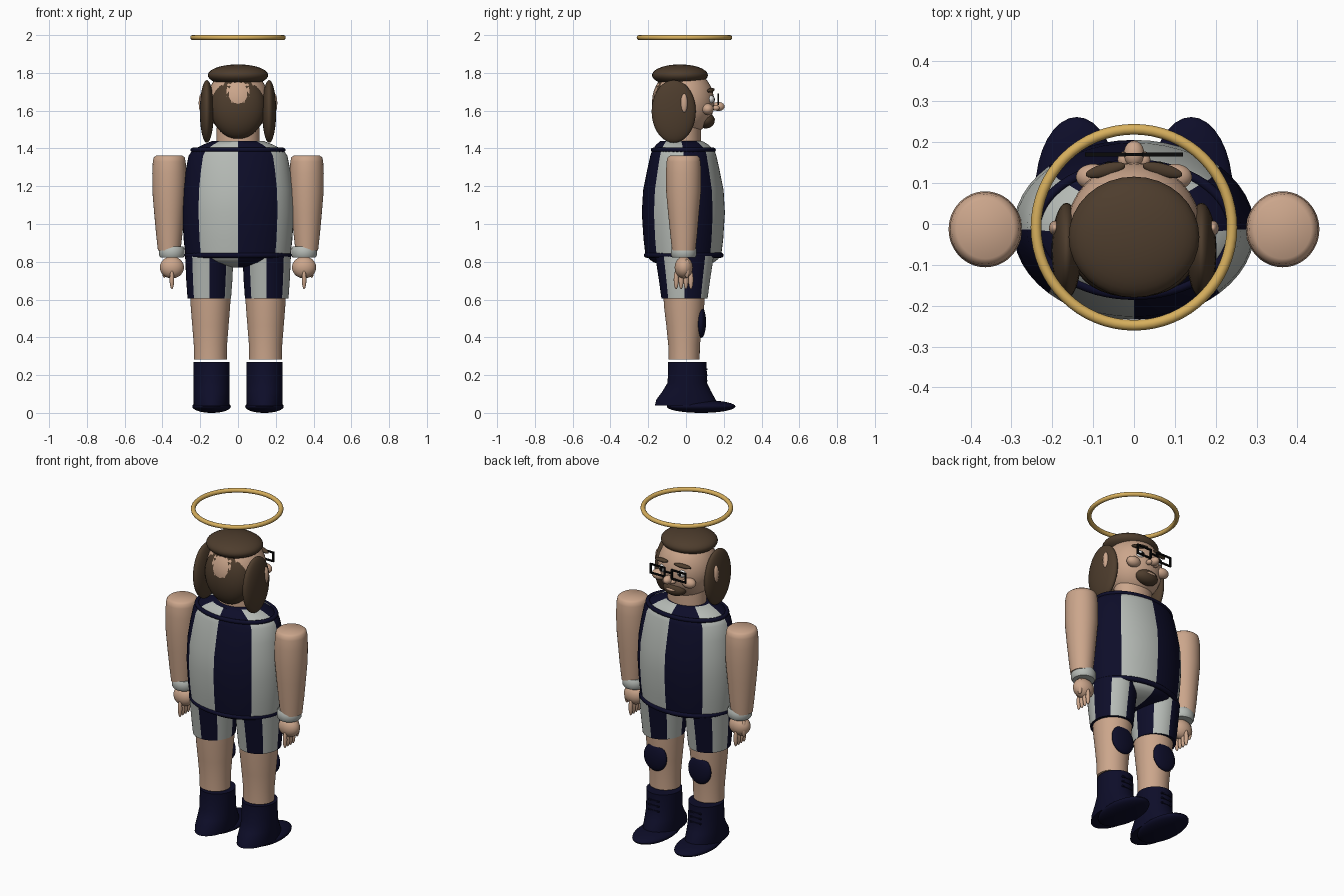
import bpy
import bmesh
from math import cos, sin, pi, radians
from mathutils import Matrix, Vector, Euler

default = bpy.data.objects.get("Cube")
if default:
    bpy.data.objects.remove(default)


def material(name, rgb):
    m = bpy.data.materials.new(name)
    m.use_nodes = True
    color = (*rgb, 1.0)
    m.diffuse_color = color
    bsdf = m.node_tree.nodes["Principled BSDF"]
    bsdf.inputs["Base Color"].default_value = color
    bsdf.inputs["Roughness"].default_value = 0.7
    return m


SKIN = material("skin", (0.60, 0.38, 0.26))
HAIR = material("brown hair", (0.075, 0.046, 0.026))
NAVY = material("navy cloth", (0.004, 0.004, 0.022))
LIGHT = material("pale grey cloth", (0.47, 0.50, 0.47))
GOLD = material("gold", (0.68, 0.43, 0.11))
BLACK = material("black frame", (0.003, 0.003, 0.003))
WHITE = material("eye white", (0.75, 0.75, 0.75))
SEGS = 48


def finish(name, bm, mats, angle=40):
    bmesh.ops.recalc_face_normals(bm, faces=bm.faces)
    mesh = bpy.data.meshes.new(name)
    bm.to_mesh(mesh)
    bm.free()
    for m in mats:
        mesh.materials.append(m)
    for p in mesh.polygons:
        p.use_smooth = True
    mesh.set_sharp_from_angle(angle=radians(angle))
    obj = bpy.data.objects.new(name, mesh)
    bpy.context.collection.objects.link(obj)
    return obj


def ball(name, center, radii, mat, rot=(0, 0, 0)):
    bm = bmesh.new()
    bmesh.ops.create_uvsphere(bm, u_segments=32, v_segments=18, radius=1)
    mx = (Matrix.Translation(Vector(center)) @ Euler(rot).to_matrix().to_4x4()
          @ Matrix.Diagonal((*radii, 1)))
    bm.transform(mx)
    return finish(name, bm, [mat])


def loft(name, rows, mats, cx=0.0):
    """Stack of ellipses (y, z, rx, ry); two materials give eight upright stripes."""
    bm = bmesh.new()
    rings = []
    for y, z, rx, ry in rows:
        rings.append([bm.verts.new((cx + rx * cos(2 * pi * i / SEGS),
                                    y + ry * sin(2 * pi * i / SEGS), z))
                      for i in range(SEGS)])
    for low, high in zip(rings, rings[1:]):
        for i in range(SEGS):
            j = (i + 1) % SEGS
            f = bm.faces.new((low[i], low[j], high[j], high[i]))
            f.material_index = (i * 8 // SEGS) % len(mats)
    bm.faces.new(rings[0])
    bm.faces.new(rings[-1])
    return finish(name, bm, mats)


def ring(name, center, rx, ry, r, mat):
    bm = bmesh.new()
    tube = 12
    loops = []
    for i in range(64):
        a = 2 * pi * i / 64
        loops.append([bm.verts.new((
            center[0] + (rx + r * cos(2 * pi * k / tube)) * cos(a),
            center[1] + (ry + r * cos(2 * pi * k / tube)) * sin(a),
            center[2] + r * sin(2 * pi * k / tube))) for k in range(tube)])
    for i in range(64):
        a, b = loops[i], loops[(i + 1) % 64]
        for k in range(tube):
            n = (k + 1) % tube
            bm.faces.new((a[k], b[k], b[n], a[n]))
    return finish(name, bm, [mat], 80)


def boxes(name, items, mat):
    bm = bmesh.new()
    for center, size in items:
        mx = Matrix.Translation(Vector(center)) @ Matrix.Diagonal((*size, 1))
        bmesh.ops.create_cube(bm, size=1, matrix=mx)
    return finish(name, bm, [mat])


# Halo
ring("halo", (0, -0.008, 1.987), 0.24, 0.24, 0.013, GOLD)

# Head and hair
ball("head", (0, -0.015, 1.645), (0.165, 0.165, 0.18), SKIN)
loft("neck", [(-0.01, 1.36, 0.115, 0.09), (-0.01, 1.54, 0.112, 0.09)], [SKIN])
ball("hair_cap", (0, -0.032, 1.788), (0.16, 0.148, 0.057), HAIR)
ball("back_hair", (0, -0.09, 1.62), (0.145, 0.09, 0.17), HAIR)

# Face
ball("nose", (0, 0.172, 1.622), (0.025, 0.032, 0.024), SKIN)
ball("beard", (0, 0.105, 1.548), (0.072, 0.047, 0.042), HAIR)
ball("mouth", (0, 0.148, 1.553), (0.03, 0.006, 0.007), SKIN)
frame_bars = [((0, 0.17, 1.665), (0.05, 0.008, 0.008))]
for s, side in ((1, "left"), (-1, "right")):
    ball(f"{side}_nostril", (s * 0.024, 0.158, 1.614), (0.016, 0.02, 0.014), SKIN)
    ball(f"{side}_cheek", (s * 0.1, 0.115, 1.608), (0.042, 0.032, 0.03), SKIN)
    ball(f"{side}_eye", (s * 0.062, 0.128, 1.66), (0.026, 0.022, 0.022), WHITE)
    ball(f"{side}_pupil", (s * 0.062, 0.147, 1.66), (0.01, 0.006, 0.01), BLACK)
    ball(f"{side}_eyebrow", (s * 0.07, 0.132, 1.708), (0.05, 0.016, 0.011), HAIR,
         (0, s * 0.12, -s * 0.25))
    ball(f"{side}_side_hair", (s * 0.165, -0.065, 1.596), (0.037, 0.117, 0.166), HAIR)
    ball(f"{side}_ear", (s * 0.194, -0.01, 1.64), (0.014, 0.018, 0.05), SKIN)
    for dz in (-0.026, 0.026):
        frame_bars.append(((s * 0.07, 0.17, 1.66 + dz), (0.1, 0.009, 0.009)))
    for dx in (-0.046, 0.046):
        frame_bars.append(((s * (0.07 + dx), 0.17, 1.66), (0.009, 0.009, 0.06)))
boxes("glasses_frame", frame_bars, BLACK)

# Striped shirt with dark trims
STRIPES = [NAVY, LIGHT]
loft("shirt", [
    (-0.014, 0.83, 0.278, 0.20), (-0.014, 0.92, 0.288, 0.211),
    (-0.014, 1.06, 0.296, 0.22), (-0.014, 1.18, 0.292, 0.213),
    (-0.014, 1.28, 0.278, 0.193), (-0.014, 1.36, 0.262, 0.175),
    (-0.014, 1.39, 0.242, 0.165), (-0.02, 1.42, 0.185, 0.138),
    (-0.025, 1.44, 0.135, 0.11)], STRIPES)
ring("collar_trim", (0, -0.014, 1.392), 0.24, 0.16, 0.012, NAVY)
ring("waist_trim", (0, -0.012, 0.835), 0.27, 0.197, 0.014, NAVY)
loft("hips", [(-0.012, 0.83 - 0.06 * cos(a), 0.235 * sin(a), 0.19 * sin(a))
              for a in (0.15, 0.4, 0.7, 1.0, 1.3, pi / 2)], STRIPES)

for s, side in ((1, "left"), (-1, "right")):
    # Legs, shorts and knee pad
    x = s * 0.148
    loft(f"{side}_short", [
        (-0.008, 0.605, 0.115, 0.122), (-0.008, 0.7, 0.122, 0.135),
        (-0.008, 0.83, 0.128, 0.155)], STRIPES, s * 0.152)
    loft(f"{side}_leg", [
        (-0.01, 0.283, 0.087, 0.082), (-0.01, 0.36, 0.088, 0.084),
        (-0.01, 0.46, 0.096, 0.094), (-0.01, 0.56, 0.104, 0.106),
        (-0.01, 0.66, 0.11, 0.112)], [SKIN], s * 0.146)
    ball(f"{side}_knee_pad", (x, 0.08, 0.48), (0.075, 0.026, 0.083), NAVY)

    # Boot with sole and laces
    x = s * 0.14
    loft(f"{side}_boot", [
        (0.0, 0.04, 0.094, 0.165), (0.0, 0.07, 0.096, 0.157),
        (0.004, 0.115, 0.096, 0.128), (0.007, 0.16, 0.096, 0.104),
        (0.007, 0.27, 0.096, 0.102)], [NAVY], x)
    ball(f"{side}_boot_sole", (x, 0.08, 0.034), (0.102, 0.182, 0.034), NAVY)
    boxes(f"{side}_laces", [((x, 0.108, z), (0.07, 0.012, 0.008))
                            for z in (0.17, 0.2, 0.23)], NAVY)

    # Arm, cuff and hand
    loft(f"{side}_arm", [
        (-0.012, 0.86, 0.06, 0.062), (-0.012, 0.95, 0.07, 0.072),
        (-0.013, 1.06, 0.08, 0.082), (-0.013, 1.17, 0.089, 0.092),
        (-0.013, 1.27, 0.09, 0.093), (-0.013, 1.33, 0.087, 0.09),
        (-0.013, 1.352, 0.082, 0.085), (-0.013, 1.362, 0.07, 0.072)],
        [SKIN], s * 0.364)
    loft(f"{side}_cuff", [
        (-0.012, 0.822, 0.06, 0.06), (-0.012, 0.835, 0.068, 0.068),
        (-0.012, 0.865, 0.068, 0.068), (-0.012, 0.88, 0.06, 0.06)],
        [LIGHT], s * 0.35)
    x = s * 0.35
    ball(f"{side}_hand", (x, -0.012, 0.77), (0.064, 0.048, 0.058), SKIN)
    for i, y in enumerate((-0.052, -0.026, 0.0, 0.026)):
        ball(f"{side}_finger_{i + 1}", (x, y, 0.705), (0.012, 0.013, 0.05), SKIN)
    ball(f"{side}_thumb", (s * 0.39, 0.005, 0.765), (0.014, 0.016, 0.05), SKIN)
